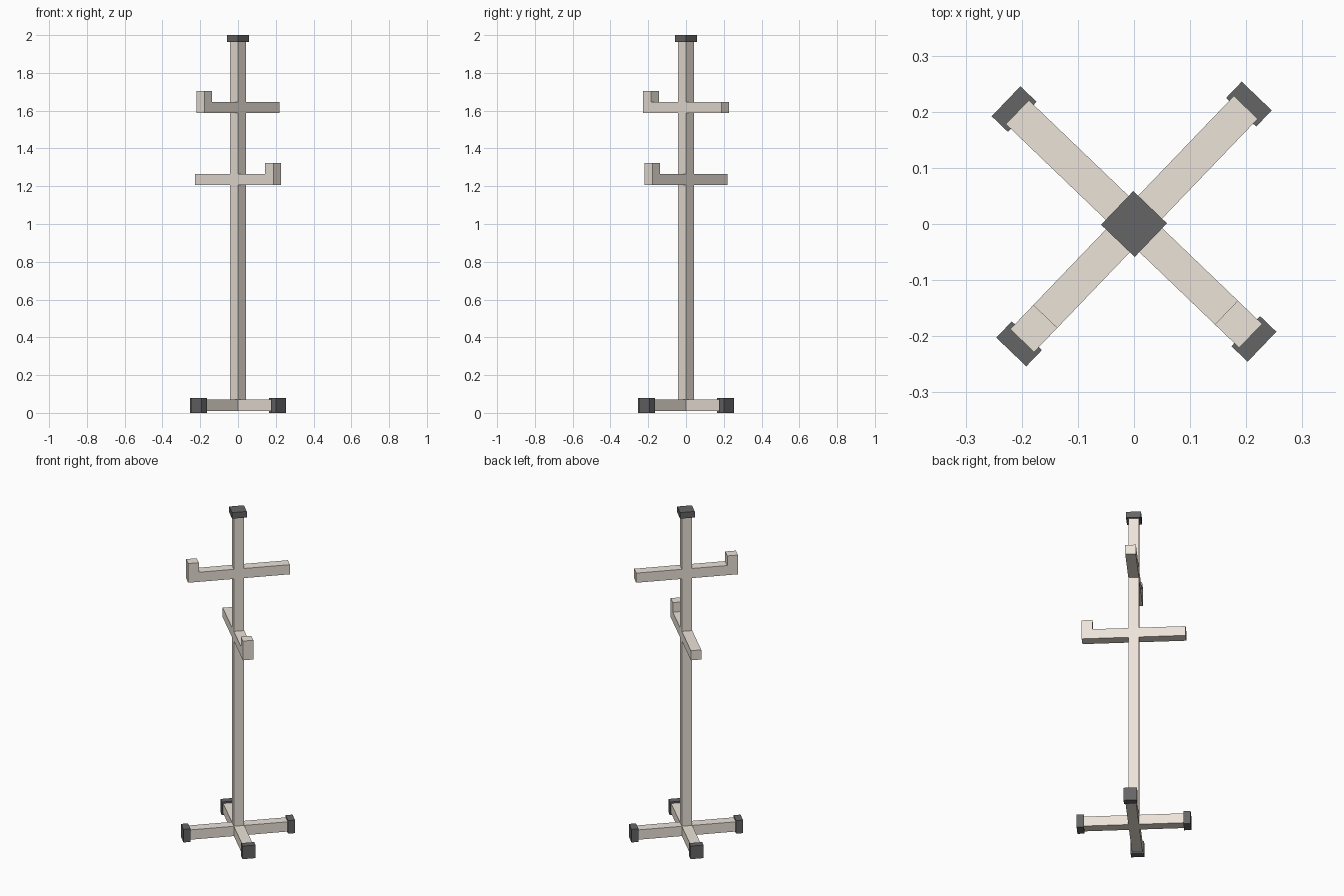
import bpy, bmesh
from math import radians
from mathutils import Matrix

if "Cube" in bpy.data.objects:
    bpy.data.objects.remove(bpy.data.objects["Cube"])

ANGLE = 46.2   # the whole stand is turned about z
W = 0.059      # beam thickness
H = W / 2


def material(name, colour):
    m = bpy.data.materials.new(name)
    m.diffuse_color = (*colour, 1)
    m.use_nodes = True
    m.node_tree.nodes["Principled BSDF"].inputs["Base Color"].default_value = m.diffuse_color
    return m


wood = material("pale_wood", (0.84, 0.77, 0.69))
rubber = material("dark_rubber", (0.13, 0.13, 0.13))


def prism(name, profile, width, turn, mat):
    """Extrude a closed (radius, z) profile across its width, then turn it about z."""
    bm = bmesh.new()
    face = bm.faces.new([bm.verts.new((r, -width / 2, z)) for r, z in profile])
    ext = bmesh.ops.extrude_face_region(bm, geom=[face])
    moved = [v for v in ext["geom"] if isinstance(v, bmesh.types.BMVert)]
    bmesh.ops.translate(bm, vec=(0, width, 0), verts=moved)
    bmesh.ops.recalc_face_normals(bm, faces=bm.faces)
    bm.transform(Matrix.Rotation(radians(turn + ANGLE), 4, 'Z'))
    mesh = bpy.data.meshes.new(name)
    bm.to_mesh(mesh)
    bm.free()
    mesh.materials.append(mat)
    obj = bpy.data.objects.new(name, mesh)
    bpy.context.collection.objects.link(obj)
    return obj


def beam(name, r0, r1, z0, z1, width, turn, mat):
    return prism(name, [(r0, z0), (r1, z0), (r1, z1), (r0, z1)], width, turn, mat)


# Upright post and its cap
beam("post", -H, H, 0.01, 1.963, W, 0, wood)
beam("top_cap", -0.0415, 0.0415, 1.963, 2.0, 0.083, 0, rubber)

# Four legs with rubber feet
for i in range(4):
    beam(f"leg_{i + 1}", H, 0.28, 0.01, 0.07, W, 90 * i, wood)
    beam(f"foot_{i + 1}", 0.276, 0.316, 0.0, 0.08, 0.074, 90 * i, rubber)

# Two crossing arms: a hooked half and a plain half, flush with the post
R = 0.288
for name, z, turn in (("upper", 1.587, 180), ("lower", 1.206, 270)):
    t, top = z + W, z + 2 * W
    hook = [(H, z), (R, z), (R, top), (R - 0.06, top), (R - 0.06, t), (H, t)]
    prism(f"{name}_hooked_arm", hook, W, turn, wood)
    beam(f"{name}_plain_arm", H, R, z, t, W, turn + 180, wood)
